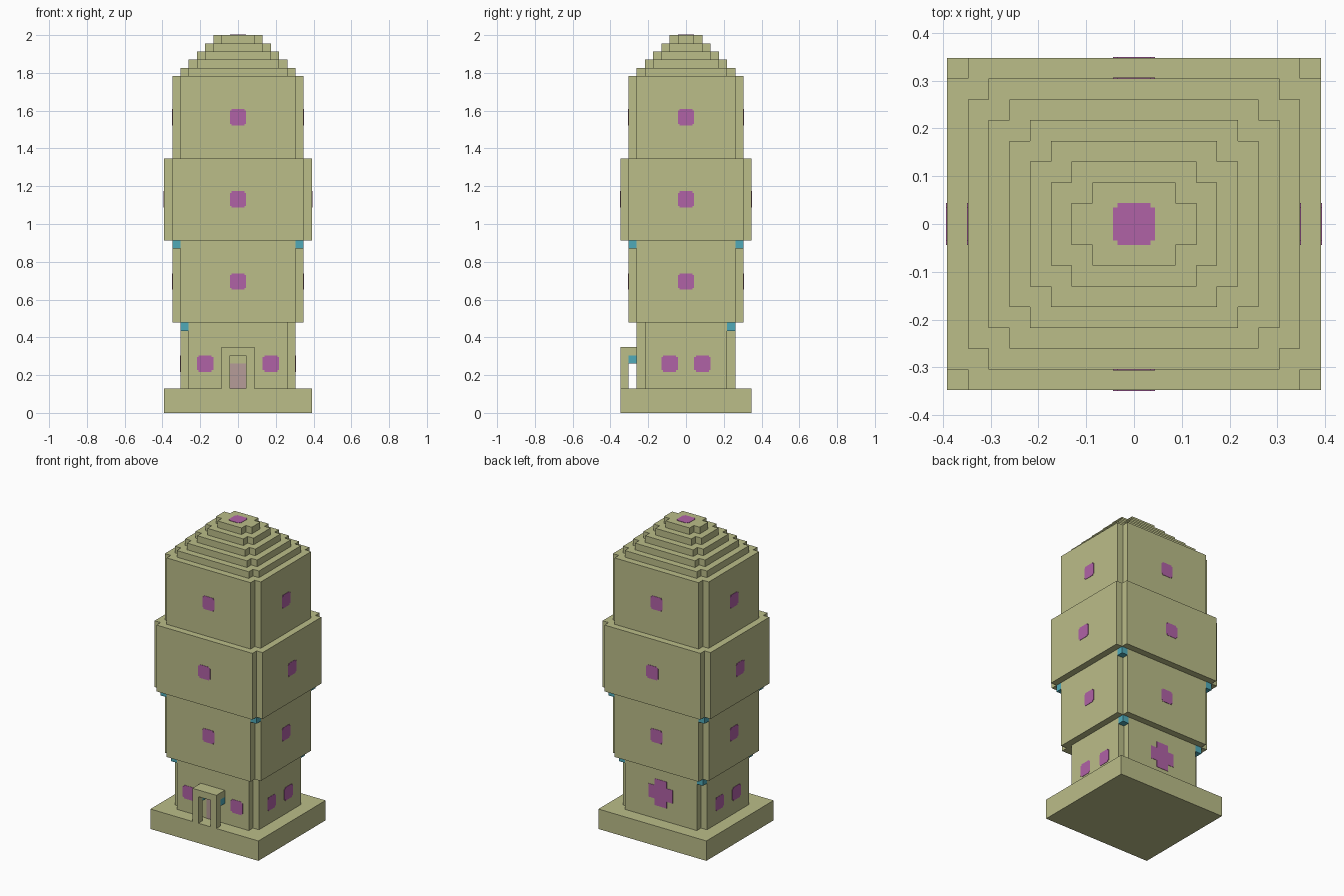
import bpy, bmesh
from mathutils import Matrix, Vector

if "Cube" in bpy.data.objects:
    bpy.data.objects.remove(bpy.data.objects["Cube"], do_unlink=True)

U = 2 / 46          # one block
PLATE = 0.05        # plate thickness in blocks


def material(name, r, g, b):
    m = bpy.data.materials.new(name)
    m.use_nodes = True
    m.diffuse_color = (r, g, b, 1)
    m.node_tree.nodes["Principled BSDF"].inputs["Base Color"].default_value = (r, g, b, 1)
    return m


STONE = material("khaki stone", 0.497, 0.509, 0.25)
PURPLE = material("purple glass", 0.434, 0.122, 0.381)
TEAL = material("teal bracket", 0.08, 0.402, 0.485)
MAUVE = material("pale mauve door", 0.468, 0.332, 0.314)


def notched(hx, hy, n):
    """Rectangle outline with square notches cut from its corners."""
    if n == 0:
        return [(hx, -hy), (hx, hy), (-hx, hy), (-hx, -hy)]
    quarter = [(hx, hy - n), (hx - n, hy - n), (hx - n, hy)]
    pts = []
    for sx, sy in ((1, 1), (-1, 1), (-1, -1), (1, -1)):
        part = [(sx * x, sy * y) for x, y in quarter]
        pts += part if sx * sy > 0 else part[::-1]
    return pts


def prism(name, outline, depth, matrix, mat):
    """Extrude an outline along local z, then place it, all in blocks."""
    bm = bmesh.new()
    face = bm.faces.new([bm.verts.new((x, y, 0)) for x, y in outline])
    top = bmesh.ops.extrude_face_region(bm, geom=[face])["geom"]
    bmesh.ops.translate(bm, vec=(0, 0, depth),
                        verts=[v for v in top if isinstance(v, bmesh.types.BMVert)])
    bmesh.ops.transform(bm, matrix=Matrix.Scale(U, 4) @ matrix, verts=bm.verts)
    bmesh.ops.recalc_face_normals(bm, faces=bm.faces)
    mesh = bpy.data.meshes.new(name)
    bm.to_mesh(mesh)
    bm.free()
    mesh.materials.append(mat)
    obj = bpy.data.objects.new(name, mesh)
    bpy.context.collection.objects.link(obj)
    return obj


def tier(name, hx, hy, z0, z1, n=1):
    prism(name, notched(hx, hy, n), z1 - z0, Matrix.Translation((0, 0, z0)), STONE)


def box(name, lo, hi, mat):
    size = [(b - a) / 2 for a, b in zip(lo, hi)]
    mid = [(a + b) / 2 for a, b in zip(lo, hi)]
    prism(name, notched(size[0], size[1], 0), 2 * size[2],
          Matrix.Translation((mid[0], mid[1], lo[2])), mat)


def plate(name, pos, normal, half=1, notch=0.2, mat=PURPLE):
    turn = Vector(normal).to_track_quat("Z", "Y").to_matrix().to_4x4()
    prism(name, notched(half, half, notch), PLATE, Matrix.Translation(pos) @ turn, mat)


# Plinth and storeys
tier("plinth", 9, 8, 0, 3, 0)
tier("ground_storey", 7, 6, 3, 11)
tier("second_storey", 8, 7, 11, 21)
tier("third_storey", 9, 8, 21, 31)
tier("fourth_storey", 8, 7, 31, 41)

# Stepped roof with its skylight
for i in range(5):
    tier(f"roof_step_{i + 1}", 7 - i, 6 - i, 41 + i, 42 + i)
plate("roof_skylight", (0, 0, 46), (0, 0, 1))

# One window on every side of the upper storeys
for z, hx, hy in ((16, 8, 7), (26, 9, 8), (36, 8, 7)):
    for s in (-1, 1):
        plate("upper_window_side", (s * hx, 0, z), (s, 0, 0))
        plate("upper_window_end", (0, s * hy, z), (0, s, 0))

# Ground storey windows, paired at the front and sides, large at the back
for s in (-1, 1):
    plate("front_window", (s * 4, -6, 6), (0, -1, 0))
    for y in (-2, 2):
        plate("side_window", (s * 7, y, 6), (s, 0, 0))
plate("back_window", (0, 6, 7), (0, 1, 0), half=2, notch=1)

# Corner brackets under the overhangs
for sx in (-1, 1):
    for sy in (-1, 1):
        for name, hx, hy, z in (("lower", 6, 5, 10), ("upper", 7, 6, 20)):
            if name == "lower" and (sx, sy) == (1, -1):
                continue
            xs = sorted((sx * hx, sx * (hx + 1)))
            ys = sorted((sy * hy, sy * (hy + 1)))
            box(f"{name}_bracket", (xs[0], ys[0], z), (xs[1], ys[1], z + 1), TEAL)

# Porch: roof, posts and brackets
box("porch_roof", (-2, -8, 7), (2, -6, 8), STONE)
for x in (-2, 1):
    box("porch_post", (x, -8, 3), (x + 1, -7, 7), STONE)
    box("porch_bracket", (x, -7, 6), (x + 1, -6, 7), TEAL)

# Door
box("door", (-1, -6 - PLATE, 3), (1, -6, 6), MAUVE)
